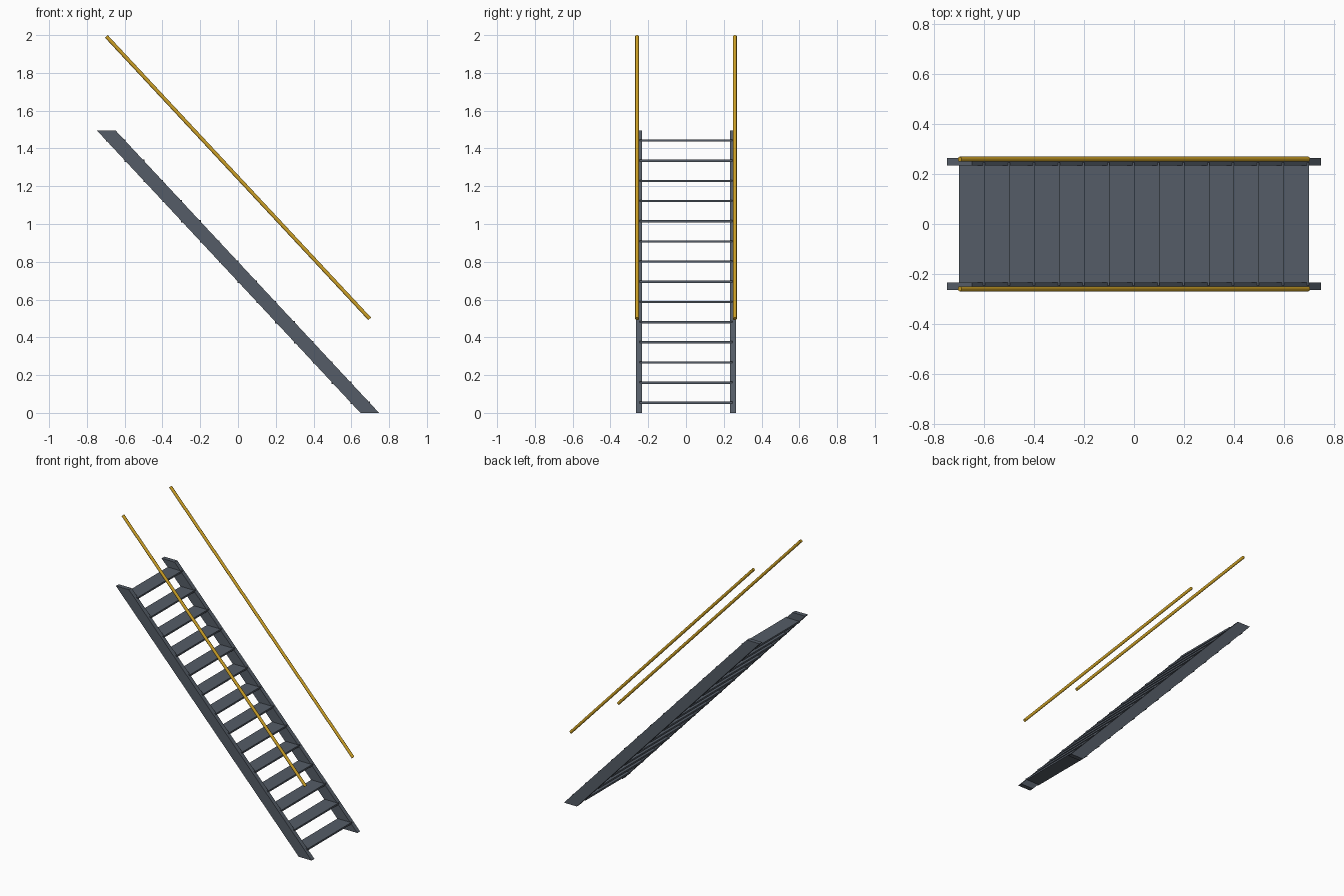
import bpy
import bmesh
from mathutils import Vector

cube = bpy.data.objects.get("Cube")
if cube:
    bpy.data.objects.remove(cube, do_unlink=True)


def material(name, color):
    mat = bpy.data.materials.new(name)
    mat.use_nodes = True
    mat.diffuse_color = color
    mat.node_tree.nodes["Principled BSDF"].inputs["Base Color"].default_value = color
    return mat


STEEL = material("slate_steel", (0.09, 0.108, 0.135, 1))
GOLD = material("golden_yellow", (0.62, 0.36, 0.02, 1))


def make_object(name, bm, mat):
    bmesh.ops.recalc_face_normals(bm, faces=bm.faces)
    mesh = bpy.data.meshes.new(name)
    bm.to_mesh(mesh)
    bm.free()
    mesh.materials.append(mat)
    obj = bpy.data.objects.new(name, mesh)
    bpy.context.collection.objects.link(obj)
    return obj


def extruded_profile(name, points, y_center, width, mat):
    """Extrude an x-z outline along y."""
    bm = bmesh.new()
    verts = [bm.verts.new((x, y_center - width / 2, z)) for x, z in points]
    face = bm.faces.new(verts)
    result = bmesh.ops.extrude_face_region(bm, geom=[face])
    moved = [v for v in result["geom"] if isinstance(v, bmesh.types.BMVert)]
    bmesh.ops.translate(bm, verts=moved, vec=(0, width, 0))
    return make_object(name, bm, mat)


def rod(name, start, end, radius, mat):
    """Round bar with smooth sides and flat ends."""
    start, end = Vector(start), Vector(end)
    axis = end - start
    bm = bmesh.new()
    bmesh.ops.create_cone(bm, cap_ends=True, segments=16, radius1=radius,
                          radius2=radius, depth=axis.length)
    obj = make_object(name, bm, mat)
    obj.location = (start + end) / 2
    obj.rotation_euler = axis.to_track_quat("Z", "Y").to_euler()
    bpy.ops.object.select_all(action="DESELECT")
    obj.select_set(True)
    bpy.context.view_layer.objects.active = obj
    bpy.ops.object.shade_smooth_by_angle()
    return obj


# Sloping side beams and the handrails above them
HEIGHT = 1.495
stringer = [(0.648, 0), (0.747, 0), (-0.648, HEIGHT), (-0.747, HEIGHT)]
for side, sign in (("right", -1), ("left", 1)):
    extruded_profile(side + "_stringer", stringer, sign * 0.249, 0.03, STEEL)
    rod(side + "_handrail", (0.697, sign * 0.259, 0.498),
        (-0.697, sign * 0.259, 1.993), 0.01, GOLD)

# Open treads spanning between the side beams
COUNT = 14
rise = HEIGHT / COUNT
going = 1.395 / COUNT
for i in range(COUNT):
    x = 0.6975 - going * (i + 0.5)
    z = rise * (i + 0.5)
    outline = [(x - 0.052, z - 0.006), (x + 0.052, z - 0.006),
               (x + 0.052, z + 0.006), (x - 0.052, z + 0.006)]
    extruded_profile("tread_%02d" % (i + 1), outline, 0, 0.49, STEEL)
